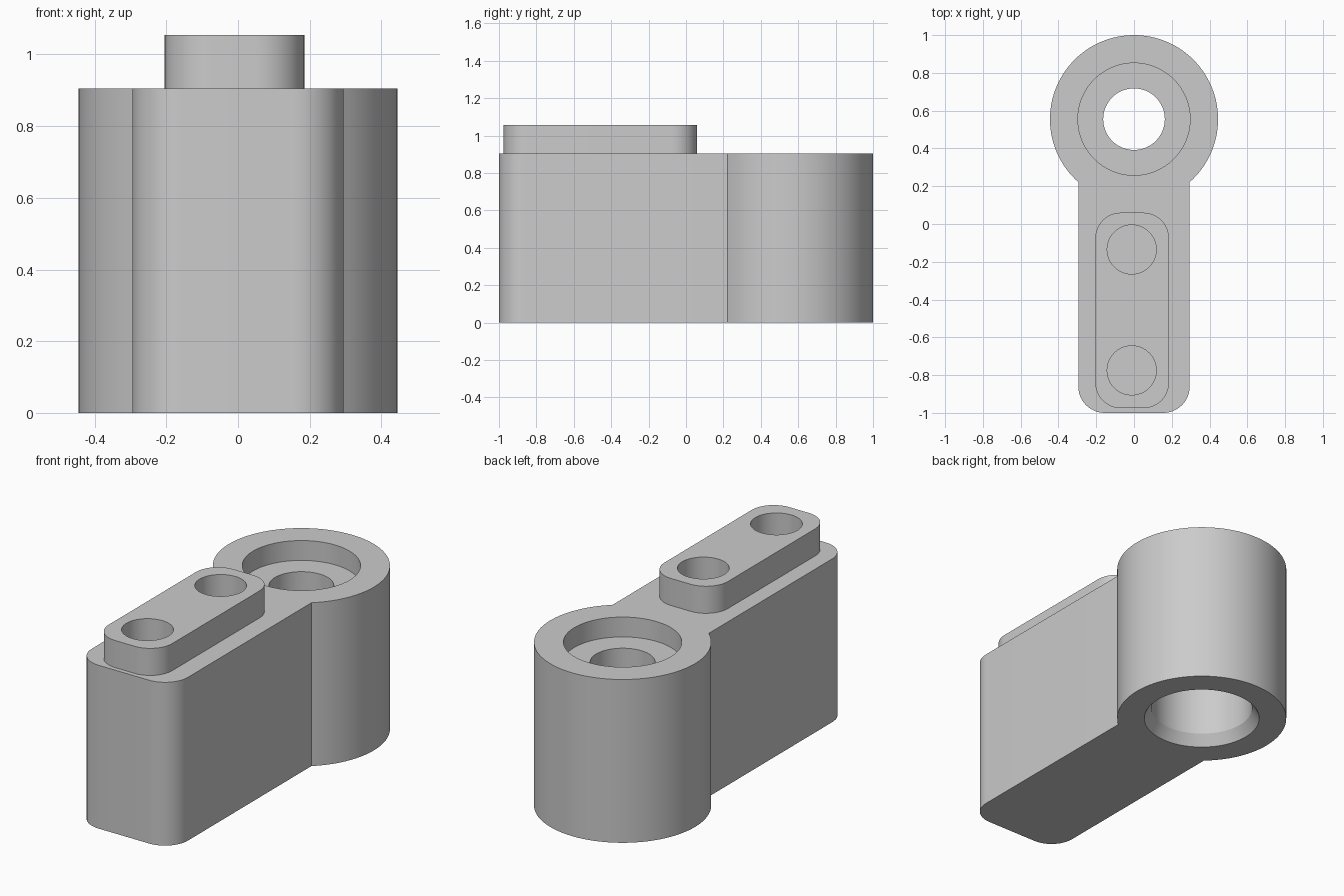
import bpy
import bmesh
import math
from mathutils import Vector

cube = bpy.data.objects.get("Cube")
if cube:
    bpy.data.objects.remove(cube, do_unlink=True)

grey = bpy.data.materials.new("Light grey")
grey.use_nodes = True
COLOUR = (0.6, 0.6, 0.6, 1)
grey.diffuse_color = COLOUR
grey.node_tree.nodes["Principled BSDF"].inputs["Base Color"].default_value = COLOUR

TOP = 0.905          # top of the main body
PAD_TOP = 1.055      # top of the raised pad
BARREL = (0.0, 0.555)
BARREL_R = 0.445
HOLES = [(-0.012, -0.135), (-0.012, -0.775)]


def arc(centre, radius, start, end, steps):
    """Points along a circular arc, angles in degrees."""
    points = []
    for i in range(steps + 1):
        a = math.radians(start + (end - start) * i / steps)
        points.append((centre[0] + radius * math.cos(a), centre[1] + radius * math.sin(a)))
    return points


def finish(bm, name):
    bmesh.ops.recalc_face_normals(bm, faces=bm.faces)
    mesh = bpy.data.meshes.new(name)
    bm.to_mesh(mesh)
    bm.free()
    mesh.materials.append(grey)
    obj = bpy.data.objects.new(name, mesh)
    bpy.context.collection.objects.link(obj)
    return obj


def prism(name, outline, z0, z1):
    bm = bmesh.new()
    face = bm.faces.new([bm.verts.new((x, y, z0)) for x, y in outline])
    grown = bmesh.ops.extrude_face_region(bm, geom=[face], use_keep_orig=True)
    moved = [v for v in grown["geom"] if isinstance(v, bmesh.types.BMVert)]
    bmesh.ops.translate(bm, verts=moved, vec=Vector((0, 0, z1 - z0)))
    return finish(bm, name)


def turned(name, centre, profile, sides=96):
    """Closed round solid from (radius, height) pairs, listed bottom to top."""
    bm = bmesh.new()
    rings = []
    for r, z in profile:
        ring = arc(centre, r, 0, 360, sides)[:-1]
        rings.append([bm.verts.new((x, y, z)) for x, y in ring])
    for low, high in zip(rings, rings[1:]):
        for i in range(sides):
            j = (i + 1) % sides
            bm.faces.new((low[i], low[j], high[j], high[i]))
    bm.faces.new(rings[0])
    bm.faces.new(rings[-1])
    return finish(bm, name)


def select_only(obj):
    bpy.ops.object.select_all(action="DESELECT")
    obj.select_set(True)
    bpy.context.view_layer.objects.active = obj


def cut(obj, cutter):
    cutter.hide_render = True
    select_only(obj)
    mod = obj.modifiers.new("cut", "BOOLEAN")
    mod.operation = "DIFFERENCE"
    mod.solver = "EXACT"
    mod.object = cutter
    bpy.ops.object.modifier_apply(modifier=mod.name)
    bpy.data.objects.remove(cutter, do_unlink=True)


def smooth(obj):
    select_only(obj)
    bpy.ops.object.shade_smooth_by_angle(angle=math.radians(25))


# Body: round barrel blending straight into an arm with rounded end corners
HALF, CORNER = 0.295, 0.14
meet = math.degrees(math.acos(HALF / BARREL_R))
outline = arc(BARREL, BARREL_R, -meet, 180 + meet, 96)
outline += arc((-HALF + CORNER, -1 + CORNER), CORNER, 180, 270, 12)
outline += arc((HALF - CORNER, -1 + CORNER), CORNER, 270, 360, 12)
body = prism("body", outline, 0, TOP)

# Stepped bore: chamfered socket below, narrow passage, shallow recess on top
bore = [(0.325, -0.035), (0.265, 0.06), (0.265, 0.5), (0.163, 0.5),
        (0.163, 0.795), (0.297, 0.795), (0.297, TOP + 0.1)]
cut(body, turned("bore_cutter", BARREL, bore))

# Raised pad with rounded corners
X0, X1, Y0, Y1, R = -0.205, 0.185, -0.975, 0.06, 0.135
pad_outline = []
for x, y, start in [(X1 - R, Y1 - R, 0), (X0 + R, Y1 - R, 90),
                    (X0 + R, Y0 + R, 180), (X1 - R, Y0 + R, 270)]:
    pad_outline += arc((x, y), R, start, start + 90, 12)
pad = prism("raised_pad", pad_outline, TOP, PAD_TOP)

# Two blind holes running through the pad into the body
for centre in HOLES:
    for part in (pad, body):
        cut(part, turned("hole_cutter", centre, [(0.13, 0.7), (0.13, PAD_TOP + 0.1)], 64))

for part in (body, pad):
    smooth(part)
